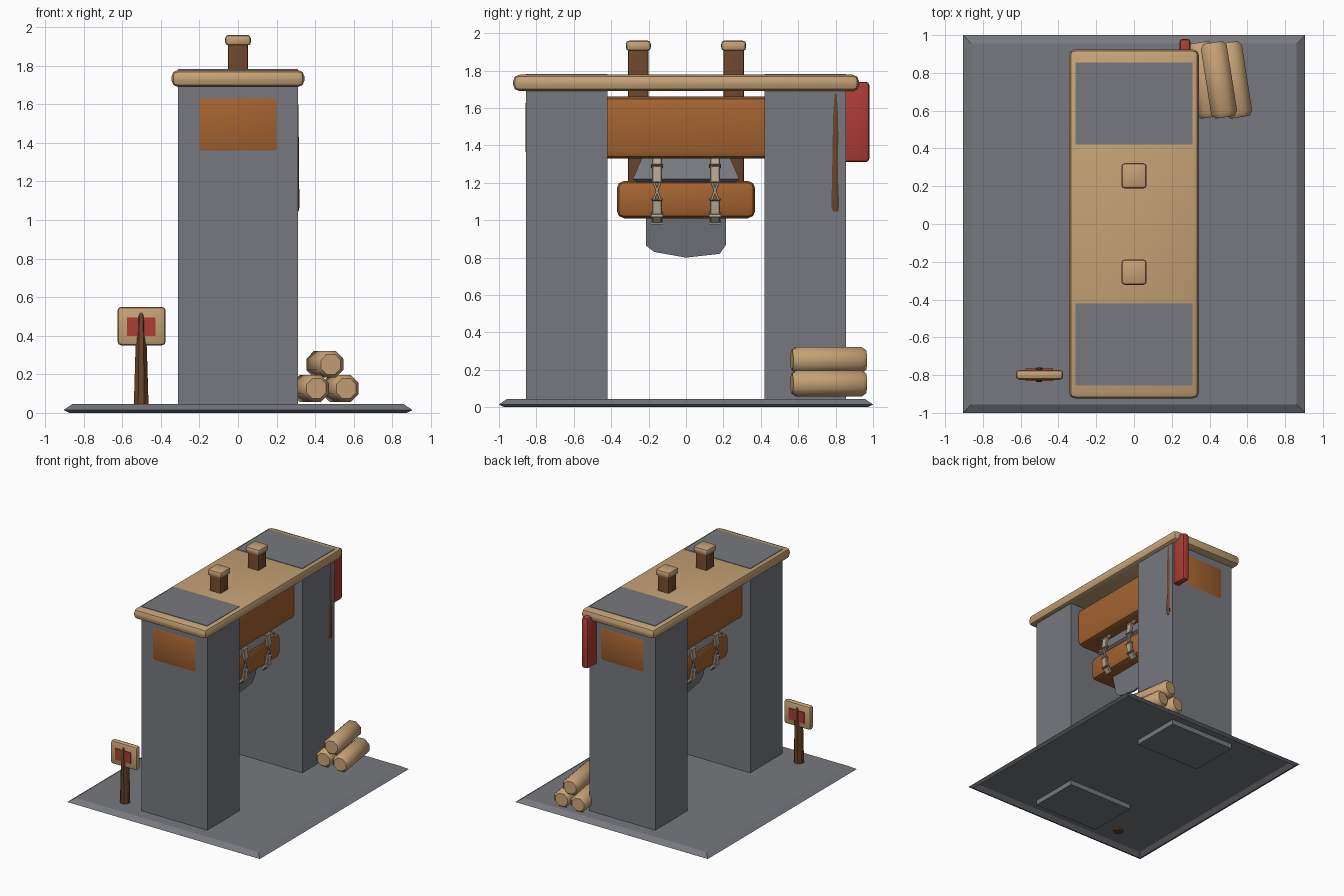
import bpy, bmesh, math
from mathutils import Vector, Matrix

if "Cube" in bpy.data.objects:
    bpy.data.objects.remove(bpy.data.objects["Cube"], do_unlink=True)


def material(name, rgb):
    m = bpy.data.materials.new(name)
    m.use_nodes = True
    m.diffuse_color = (*rgb, 1)
    m.node_tree.nodes["Principled BSDF"].inputs["Base Color"].default_value = (*rgb, 1)
    return m


STONE = material("grey stone", (0.18, 0.19, 0.21))
TAN = material("light wood", (0.56, 0.36, 0.18))
ORANGE = material("orange wood", (0.37, 0.125, 0.03))
BROWN = material("dark wood", (0.15, 0.06, 0.025))
RED = material("red paint", (0.42, 0.045, 0.035))
ROPE = material("pale rope", (0.47, 0.40, 0.29))


def finish(name, bm, mat, smooth=False):
    bmesh.ops.recalc_face_normals(bm, faces=bm.faces)
    me = bpy.data.meshes.new(name)
    bm.to_mesh(me)
    bm.free()
    me.materials.append(mat)
    ob = bpy.data.objects.new(name, me)
    bpy.context.collection.objects.link(ob)
    if smooth:
        bpy.ops.object.select_all(action='DESELECT')
        ob.select_set(True)
        bpy.context.view_layer.objects.active = ob
        bpy.ops.object.shade_smooth_by_angle(angle=math.radians(40))
    return ob


def box(name, lo, hi, mat, bevel=0, segments=2):
    lo, hi = Vector(lo), Vector(hi)
    bm = bmesh.new()
    bmesh.ops.create_cube(bm, size=1)
    bmesh.ops.scale(bm, vec=hi - lo, verts=bm.verts)
    bmesh.ops.translate(bm, vec=(lo + hi) / 2, verts=bm.verts)
    if bevel:
        bmesh.ops.bevel(bm, geom=bm.edges[:], offset=bevel, segments=segments,
                        profile=0.5, affect='EDGES')
    return finish(name, bm, mat, bevel > 0)


def loft(name, rings, mat, top=True, bottom=True, smooth=False):
    """Skin a list of rings, each a list of points."""
    bm = bmesh.new()
    vs = [[bm.verts.new(p) for p in r] for r in rings]
    n = len(vs[0])
    for a, b in zip(vs, vs[1:]):
        for i in range(n):
            bm.faces.new((a[i], a[(i + 1) % n], b[(i + 1) % n], b[i]))
    if bottom:
        bm.faces.new(vs[0])
    if top:
        bm.faces.new(vs[-1])
    return finish(name, bm, mat, smooth)


def rect(hx, hy, z, cx=0, cy=0):
    return [(cx + sx * hx, cy + sy * hy, z)
            for sx, sy in ((-1, -1), (1, -1), (1, 1), (-1, 1))]


def oval(rx, ry, z, cx=0, cy=0, n=8):
    return [(cx + rx * math.cos(math.tau * (i + 0.5) / n),
             cy + ry * math.sin(math.tau * (i + 0.5) / n), z) for i in range(n)]


def bar(name, a, b, w, d, mat):
    """Chamfered bar from a to b, d thick outward, w wide along y."""
    a, b = Vector(a), Vector(b)
    axis = (b - a).normalized()
    side = (Vector((0, 1, 0)) - axis * axis.y).normalized()
    out = axis.cross(side)
    bm = bmesh.new()
    bmesh.ops.create_cube(bm, size=1)
    rot = Matrix((side, out, axis)).transposed()
    for v in bm.verts:
        v.co = (a + b) / 2 + rot @ Vector((v.co.x * w, v.co.y * d, v.co.z * (b - a).length))
    bmesh.ops.bevel(bm, geom=bm.edges[:], offset=min(w, d) * 0.2, segments=1,
                    affect='EDGES')
    return finish(name, bm, mat)


# Ground slab, a hollow shell with sloped edges
loft("ground_slab", [rect(0.875, 0.97, 0), rect(0.905, 1.0, 0.015),
                     rect(0.86, 0.955, 0.045)], STONE, bottom=False)

# Pillars and roof board
for s, tag in ((-1, "front"), (1, "back")):
    ys = sorted((s * 0.42, s * 0.855))
    box(tag + "_pillar", (-0.31, ys[0], 0.003), (0.31, ys[1], 1.782), STONE)
box("roof_board", (-0.345, -0.925, 1.69), (0.345, 0.925, 1.778), TAN, 0.035)

# Cross beam whose ends show on the outer pillar faces
box("cross_beam", (-0.23, -0.859, 1.33), (0.23, 0.859, 1.66), ORANGE, 0.04)

# Guide posts with caps
for s, tag in ((-1, "front"), (1, "back")):
    y = s * 0.255
    box(tag + "_guide_post", (-0.053, y - 0.055, 1.1), (0.053, y + 0.055, 1.93), BROWN, 0.012)
    box(tag + "_post_cap", (-0.067, y - 0.067, 1.905), (0.067, y + 0.067, 1.96), TAN, 0.018)

# Hanging block, collar and wedge blade
box("hanging_block", (-0.15, -0.37, 1.01), (0.15, 0.37, 1.21), ORANGE, 0.04)
loft("iron_collar", [rect(0.1, 0.24, 1.185), rect(0.15, 0.285, 1.22),
                     rect(0.1, 0.235, 1.335)], STONE)
outline = [(-0.215, 1.1), (-0.215, 0.865), (-0.17, 0.83), (0, 0.8),
           (0.18, 0.82), (0.215, 0.87), (0.215, 1.1)]
loft("wedge_blade", [[(s * (0.008 + 0.24 * max(0, z - 0.86)), y, z) for y, z in outline]
                     for s in (-1, 1)], STONE)

# Rope lashings, crossed in the middle
for sx, side in ((1, "left"), (-1, "right")):
    for sy, tag in ((-1, "front"), (1, "back")):
        y = sy * 0.155
        name = side + "_" + tag + "_lashing_"
        path = [(0.13, 1.345), (0.17, 1.29), (0.18, 1.2), (0.18, 1.11), (0.17, 1.03), (0.13, 0.99)]
        pts = [(sx * x, y, z) for x, z in path]
        for i in (0, 1, 3, 4):
            bar(name + str(i), pts[i], pts[i + 1], 0.055, 0.025, ROPE)
        for k in (-1, 1):
            bar(name + "cross", (sx * 0.18, y - k * 0.022, 1.215),
                (sx * 0.18, y + k * 0.022, 1.1), 0.014, 0.014, ROPE)

# Axe leaning on the back pillar
box("axe_head", (0.24, 0.84, 1.31), (0.3, 0.98, 1.74), RED, 0.018)
loft("axe_handle", [oval(0.008, 0.013, 1.045, 0.307, 0.8),
                    oval(0.013, 0.023, 1.07, 0.307, 0.798),
                    oval(0.013, 0.018, 1.2, 0.305, 0.797),
                    oval(0.013, 0.02, 1.55, 0.302, 0.8),
                    oval(0.01, 0.014, 1.7, 0.3, 0.8)], BROWN, smooth=True)

# Signpost
box("sign_board", (-0.625, -0.825, 0.35), (-0.375, -0.772, 0.55), TAN, 0.02)
box("sign_panel", (-0.575, -0.831, 0.4), (-0.428, -0.766, 0.495), RED)
loft("sign_post", [oval(0.04, 0.038, 0.03, -0.502, -0.798),
                   oval(0.04, 0.04, 0.08, -0.502, -0.798),
                   oval(0.033, 0.042, 0.3, -0.502, -0.798),
                   oval(0.025, 0.042, 0.49, -0.502, -0.798),
                   oval(0.015, 0.03, 0.52, -0.502, -0.798)], BROWN, smooth=True)

# Log pile
for x, z, tag in ((0.375, 0.127, "inner"), (0.53, 0.127, "outer"), (0.45, 0.252, "upper")):
    half, r = 0.2, 0.075
    log = loft(tag + "_log", [oval(r * k, r * k, h) for h, k in
                              ((-half, 0.75), (0.025 - half, 1), (half - 0.025, 1), (half, 0.75))],
               TAN, smooth=True)
    log.matrix_world = (Matrix.Translation((x, 0.763, z)) @ Matrix.Rotation(math.radians(9), 4, 'Z')
                        @ Matrix.Rotation(math.radians(90), 4, 'X'))
